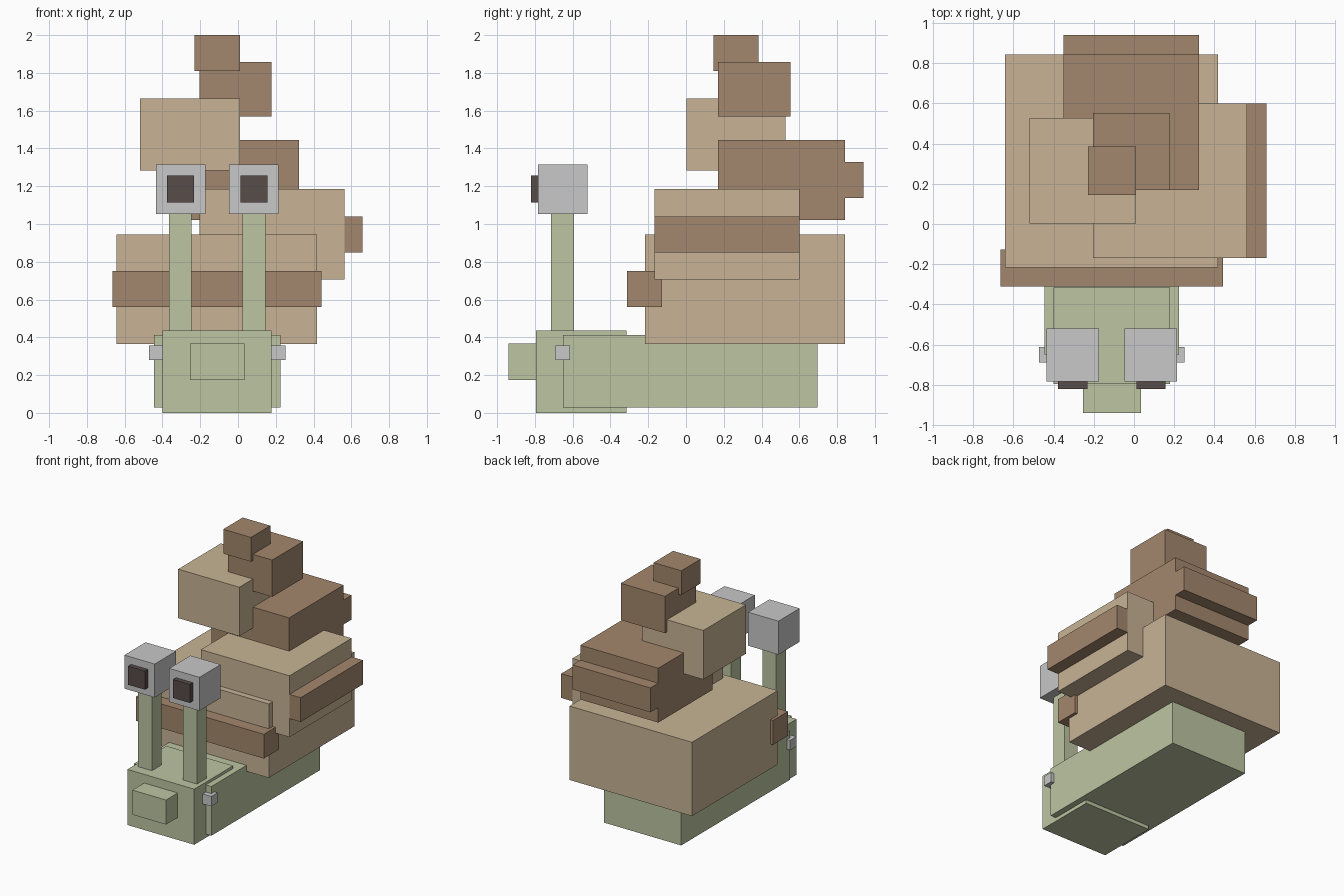
import bpy
import bmesh
from mathutils import Vector

cube = bpy.data.objects.get("Cube")
if cube:
    bpy.data.objects.remove(cube, do_unlink=True)


def to_linear(c):
    c /= 255
    return c / 12.92 if c <= 0.04045 else ((c + 0.055) / 1.055) ** 2.4


def material(name, *rgb):
    mat = bpy.data.materials.new(name)
    mat.use_nodes = True
    colour = (*[to_linear(c) for c in rgb], 1)
    mat.diffuse_color = colour
    bsdf = next(n for n in mat.node_tree.nodes if n.type == "BSDF_PRINCIPLED")
    bsdf.inputs["Base Color"].default_value = colour
    return mat


green = material("pale green", 189, 197, 162)
tan = material("tan", 200, 180, 149)
brown = material("brown", 164, 135, 109)
grey = material("light grey", 200, 200, 201)
dark = material("dark brown", 88, 76, 74)

MIDDLE = -0.11  # the body sits off centre; paired parts mirror about this x


def box(name, mat, x, y, z):
    """Box from (min, max) ranges along each axis."""
    low, high = (Vector(p) for p in zip(x, y, z))
    bm = bmesh.new()
    bmesh.ops.create_cube(bm, size=1)
    bmesh.ops.scale(bm, vec=high - low, verts=bm.verts)
    mesh = bpy.data.meshes.new(name)
    bm.to_mesh(mesh)
    bm.free()
    mesh.materials.append(mat)
    obj = bpy.data.objects.new(name, mesh)
    obj.location = (low + high) / 2
    bpy.context.collection.objects.link(obj)


def pair(name, mat, x, y, z):
    box("right_" + name, mat, x, y, z)
    box("left_" + name, mat, (2 * MIDDLE - x[1], 2 * MIDDLE - x[0]), y, z)


# Body, head and snout
box("body", green, (-0.445, 0.225), (-0.65, 0.695), (0.028, 0.413))
box("head", green, (-0.4, 0.178), (-0.795, -0.315), (0, 0.435))
box("snout", green, (-0.255, 0.035), (-0.94, -0.78), (0.175, 0.367))
pair("cheek_stud", grey, (-0.472, -0.395), (-0.69, -0.613), (0.28, 0.357))

# Eyes on stalks
pair("eye_stalk", green, (-0.365, -0.245), (-0.714, -0.594), (0.42, 1.06))
pair("eye", grey, (-0.435, -0.173), (-0.783, -0.521), (1.053, 1.315))
pair("pupil", dark, (-0.377, -0.232), (-0.82, -0.78), (1.113, 1.258))

# Stacked shell, from the bottom up, with a band on three of the tiers
box("shell_base", tan, (-0.642, 0.418), (-0.216, 0.843), (0.366, 0.944))
box("front_band", brown, (-0.664, 0.442), (-0.312, -0.126), (0.56, 0.75))
box("shell_second_tier", tan, (-0.204, 0.563), (-0.168, 0.6), (0.705, 1.185))
box("side_band", brown, (0.563, 0.66), (-0.168, 0.6), (0.85, 1.04))
box("shell_third_tier", brown, (-0.35, 0.324), (0.17, 0.843), (1.02, 1.445))
box("back_band", brown, (-0.35, 0.324), (0.843, 0.94), (1.137, 1.328))
box("shell_fourth_tier", tan, (-0.519, 0.01), (0.002, 0.528), (1.282, 1.665))
box("shell_fifth_tier", brown, (-0.205, 0.177), (0.17, 0.553), (1.57, 1.858))
box("shell_tip", brown, (-0.229, 0.01), (0.145, 0.385), (1.81, 2))
